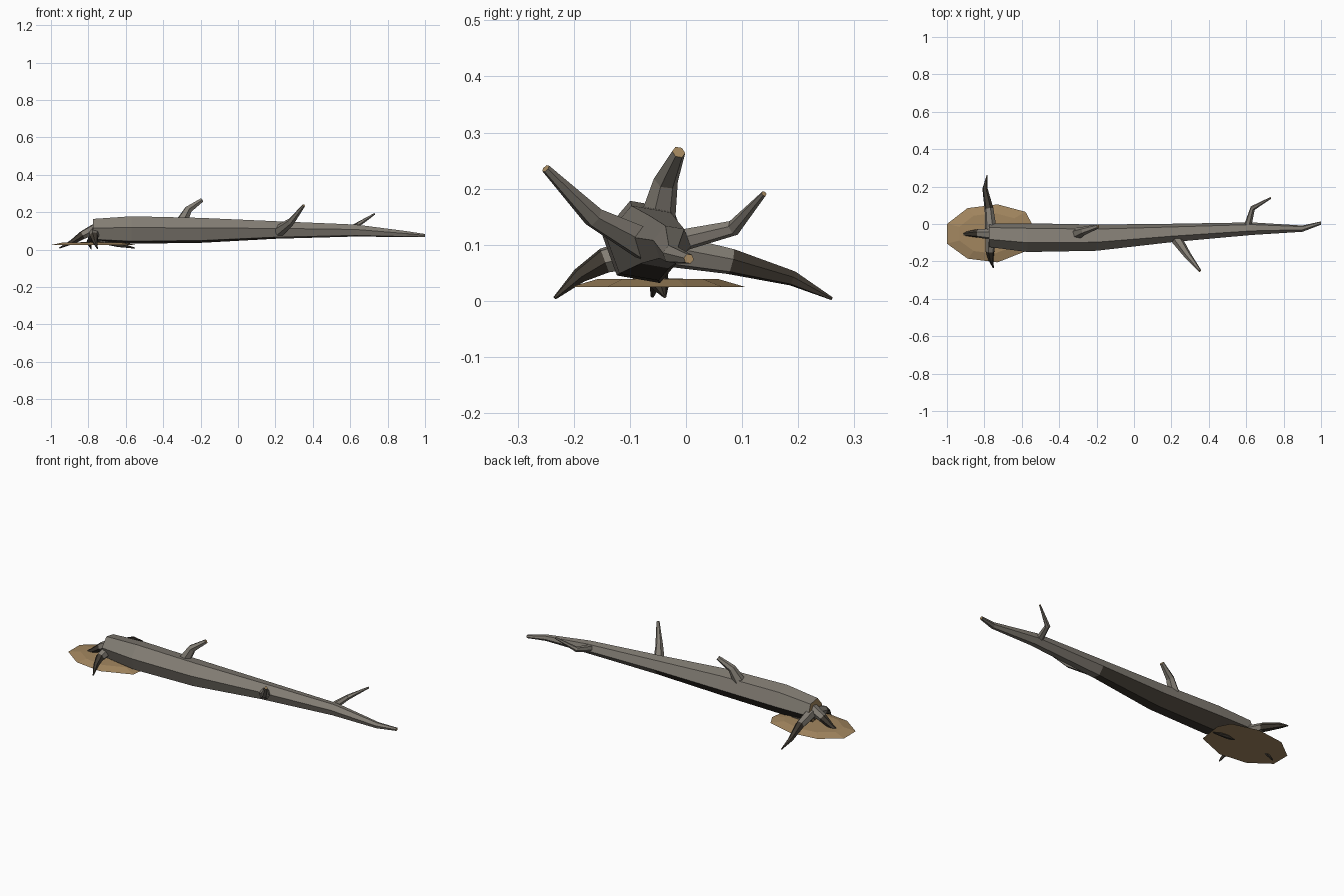
import bpy, bmesh, math
from mathutils import Vector

cube = bpy.data.objects.get("Cube")
if cube:
    bpy.data.objects.remove(cube, do_unlink=True)


def material(name, rgb):
    m = bpy.data.materials.new(name)
    m.use_nodes = True
    m.diffuse_color = (*rgb, 1)
    bsdf = m.node_tree.nodes["Principled BSDF"]
    bsdf.inputs["Base Color"].default_value = (*rgb, 1)
    bsdf.inputs["Roughness"].default_value = 1
    return m


BARK = material("grey bark", (0.228, 0.207, 0.176))
WOOD = material("cut wood", (0.38, 0.25, 0.115))
DARK = material("dark bark", (0.05, 0.041, 0.031))
DIRT = material("dirt", (0.365, 0.24, 0.115))


def finish(bm, name, mats):
    bmesh.ops.recalc_face_normals(bm, faces=bm.faces)
    mesh = bpy.data.meshes.new(name)
    bm.to_mesh(mesh)
    bm.free()
    for m in mats:
        mesh.materials.append(m)
    obj = bpy.data.objects.new(name, mesh)
    bpy.context.collection.objects.link(obj)
    return obj


def limb(name, path, radii, cap, axis=None, is_dark=lambda i, n: False):
    """Six-sided tapering tube; is_dark picks dark faces by segment and normal."""
    bm = bmesh.new()
    pts = [Vector(p) for p in path]
    rings = []
    for i, (p, r) in enumerate(zip(pts, radii)):
        t = axis or (pts[min(i + 1, len(pts) - 1)] - pts[max(i - 1, 0)]).normalized()
        u = Vector((0, 0, 1)).cross(t).normalized()
        v = t.cross(u)
        angles = [math.radians(50 + 60 * k) for k in range(6)]
        rings.append([bm.verts.new(p + r * (u * math.cos(a) + v * math.sin(a)))
                      for a in angles])
    for i, (a, b) in enumerate(zip(rings, rings[1:])):
        for k in range(6):
            n = (k + 1) % 6
            f = bm.faces.new((a[k], a[n], b[n], b[k]))
            f.normal_update()
            f.material_index = 2 if is_dark(i, f.normal) else 0
    for ring in (rings[0], rings[-1]):
        bm.faces.new(ring).material_index = 1
    return finish(bm, name, [BARK, cap, DARK])


# Fallen trunk along x, damp and dark below its thick half
limb("trunk",
     [(-0.775, -0.06, 0.104), (-0.57, -0.073, 0.105), (-0.2, -0.073, 0.103),
      (0.2, -0.048, 0.105), (0.63, -0.025, 0.102), (0.9, -0.025, 0.083),
      (1, 0.005, 0.075)],
     [0.064, 0.078, 0.071, 0.05, 0.034, 0.017, 0.009],
     WOOD, axis=Vector((1, 0, 0)), is_dark=lambda i, n: i < 3 and n.z < -0.5)

# Broken branches with cut tips
branches = {
    "top_branch": ([(-0.3, -0.05, 0.15), (-0.265, -0.036, 0.215), (-0.193, -0.013, 0.265)],
                   [0.032, 0.022, 0.012]),
    "front_branch": ([(0.22, -0.07, 0.1), (0.285, -0.165, 0.15), (0.352, -0.25, 0.236)],
                     [0.032, 0.02, 0.008]),
    "back_branch": ([(0.605, -0.02, 0.105), (0.635, 0.085, 0.13), (0.73, 0.139, 0.191)],
                    [0.021, 0.014, 0.005]),
}
for name, (path, radii) in branches.items():
    limb(name, path, radii, WOOD)

# Roots with dark outer parts
roots = {
    "back_root": [(-0.765, -0.03, 0.09), (-0.775, 0.08, 0.07),
                  (-0.797, 0.19, 0.04), (-0.785, 0.26, 0.004)],
    "end_root": [(-0.755, -0.055, 0.115), (-0.83, -0.05, 0.078),
                 (-0.885, -0.052, 0.042), (-0.955, -0.06, 0.008)],
    "front_root": [(-0.765, -0.07, 0.09), (-0.77, -0.145, 0.072),
                   (-0.765, -0.19, 0.045), (-0.752, -0.234, 0.005)],
    "under_root": [(-0.765, -0.06, 0.08), (-0.71, -0.055, 0.05),
                   (-0.64, -0.045, 0.027), (-0.55, -0.038, 0.008)],
}
for name, path in roots.items():
    limb(name, path, [0.031, 0.024, 0.014, 0.003], DARK, is_dark=lambda i, n: i > 0)

# Low mound of dirt under the roots
outline = [(-1, 0), (-0.89, 0.085), (-0.73, 0.105), (-0.58, 0.065), (-0.545, 0),
           (-0.565, -0.14), (-0.73, -0.205), (-0.89, -0.185), (-1, -0.105)]
middle = Vector((-0.78, -0.05, 0.04))
bm = bmesh.new()
rim = [bm.verts.new((x, y, 0.025)) for x, y in outline]
crest = [bm.verts.new(middle.lerp(Vector((x, y, 0.038)), 0.7)) for x, y in outline]
peak = bm.verts.new(middle)
for k in range(len(rim)):
    bm.faces.new((rim[k - 1], rim[k], crest[k], crest[k - 1]))
    bm.faces.new((crest[k - 1], crest[k], peak))
bm.faces.new(rim)
finish(bm, "dirt_mound", [DIRT])
